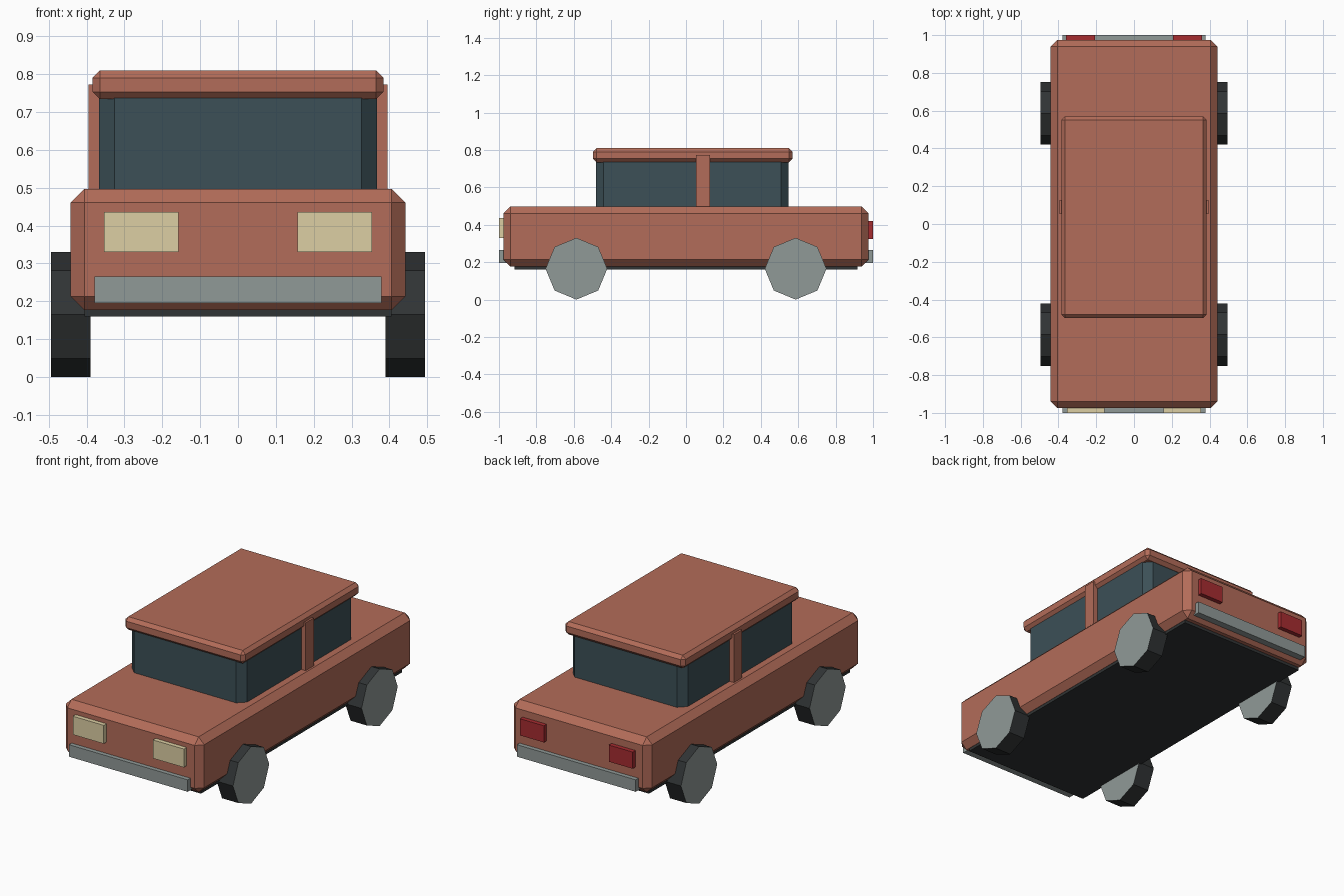
import bpy, bmesh, math
from mathutils import Matrix

if "Cube" in bpy.data.objects:
    bpy.data.objects.remove(bpy.data.objects["Cube"])


def material(name, rgb):
    m = bpy.data.materials.new(name)
    m.diffuse_color = (*rgb, 1)
    m.use_nodes = True
    m.node_tree.nodes["Principled BSDF"].inputs["Base Color"].default_value = m.diffuse_color
    return m


PAINT = material("paint", (0.45, 0.15, 0.10))
GLASS = material("glass", (0.045, 0.08, 0.095))
RUBBER = material("rubber", (0.03, 0.034, 0.035))
METAL = material("metal", (0.28, 0.32, 0.31))
CREAM = material("cream_lens", (0.72, 0.62, 0.37))
RED = material("red_lens", (0.38, 0.025, 0.03))


def finish(name, bm, mats):
    me = bpy.data.meshes.new(name)
    bm.to_mesh(me)
    bm.free()
    for m in mats:
        me.materials.append(m)
    ob = bpy.data.objects.new(name, me)
    bpy.context.collection.objects.link(ob)
    return ob


def box(name, x, y, z, mat, chamfer=0):
    """Box from (min, max) ranges, with an optional one-segment chamfer."""
    bm = bmesh.new()
    size = Matrix.Diagonal((x[1] - x[0], y[1] - y[0], z[1] - z[0], 1))
    mid = Matrix.Translation([(r[0] + r[1]) / 2 for r in (x, y, z)])
    bmesh.ops.create_cube(bm, size=1, matrix=mid @ size)
    ob = finish(name, bm, [mat])
    if chamfer:
        b = ob.modifiers.new("chamfer", 'BEVEL')
        b.width, b.segments, b.limit_method = chamfer, 1, 'NONE'
    return ob


def side(s, a, b):
    """Range a..b mirrored to side s."""
    return tuple(sorted((s * a, s * b)))


def wheel(name, s, y):
    """Eight-sided tyre with metal end caps."""
    bm = bmesh.new()
    place = Matrix.Translation((s * 0.442, y, 0.165)) @ Matrix.Rotation(math.pi / 2, 4, 'Y')
    bmesh.ops.create_cone(bm, cap_ends=True, segments=8, radius1=0.165,
                          radius2=0.165, depth=0.104, matrix=place)
    bm.normal_update()
    for f in bm.faces:
        f.material_index = 1 if abs(f.normal.x) > 0.9 else 0
    return finish(name, bm, [RUBBER, METAL])


# Main shell
box("body", (-0.442, 0.442), (-0.975, 0.975), (0.177, 0.497), PAINT, 0.036)
box("underbody", (-0.405, 0.405), (-0.916, 0.916), (0.16, 0.20), RUBBER)
box("cabin_glass", (-0.367, 0.367), (-0.482, 0.549), (0.43, 0.78), GLASS, 0.041)
box("roof", (-0.384, 0.384), (-0.498, 0.57), (0.734, 0.809), PAINT, 0.019)

# Bumpers
box("front_bumper", (-0.379, 0.379), (-1.0, -0.96), (0.196, 0.265), METAL)
box("rear_bumper", (-0.379, 0.379), (0.96, 1.0), (0.196, 0.265), METAL)

# Mirrored pillars, lights and wheels
for s, label in ((-1, "left"), (1, "right")):
    box(label + "_pillar", side(s, 0.35, 0.395), (0.053, 0.127), (0.45, 0.773), PAINT)
    box(label + "_headlight", side(s, 0.157, 0.354), (-1.0, -0.96), (0.33, 0.436), CREAM)
    box(label + "_tail_light", side(s, 0.207, 0.36), (0.96, 1.0), (0.324, 0.42), RED)
    wheel(label + "_front_wheel", s, -0.586)
    wheel(label + "_rear_wheel", s, 0.586)
